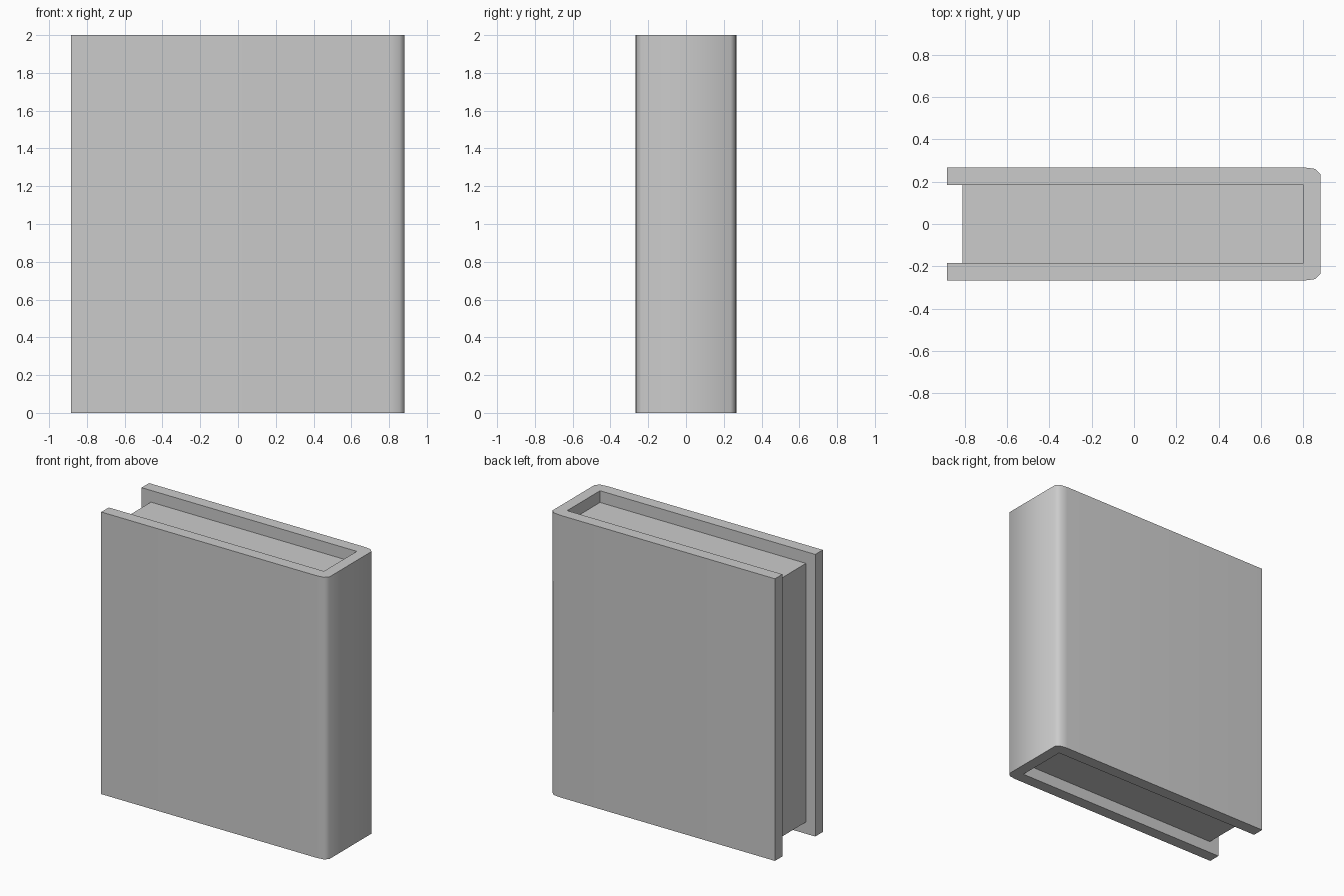
import bpy, bmesh, math

if "Cube" in bpy.data.objects:
    bpy.data.objects.remove(bpy.data.objects["Cube"])


def extruded(name, profile, z0, z1):
    """Closed outline in the xy plane, extruded from z0 to z1."""
    bm = bmesh.new()
    face = bm.faces.new([bm.verts.new((x, y, z0)) for x, y in profile])
    ext = bmesh.ops.extrude_face_region(bm, geom=[face], use_keep_orig=True)
    for v in ext["geom"]:
        if isinstance(v, bmesh.types.BMVert):
            v.co.z = z1
    bmesh.ops.recalc_face_normals(bm, faces=bm.faces[:])
    mesh = bpy.data.meshes.new(name)
    bm.to_mesh(mesh)
    bm.free()
    obj = bpy.data.objects.new(name, mesh)
    bpy.context.collection.objects.link(obj)
    return obj


# Cover: U-shaped section with softened spine corners, mirrored across y
half = [(0.803, 0.184), (-0.885, 0.184), (-0.885, 0.268),
        (0.803, 0.268), (0.856, 0.261), (0.882, 0.236)]
outline = half + [(x, -y) for x, y in reversed(half)]
cover = extruded("book_cover", outline, 0, 2)

bpy.context.view_layer.objects.active = cover
cover.select_set(True)
bpy.ops.object.shade_smooth_by_angle(angle=math.radians(50))

# Page block, set back from the cover edges
pages = [(-0.812, -0.184), (0.803, -0.184), (0.803, 0.184), (-0.812, 0.184)]
extruded("page_block", pages, 0.083, 1.917)
